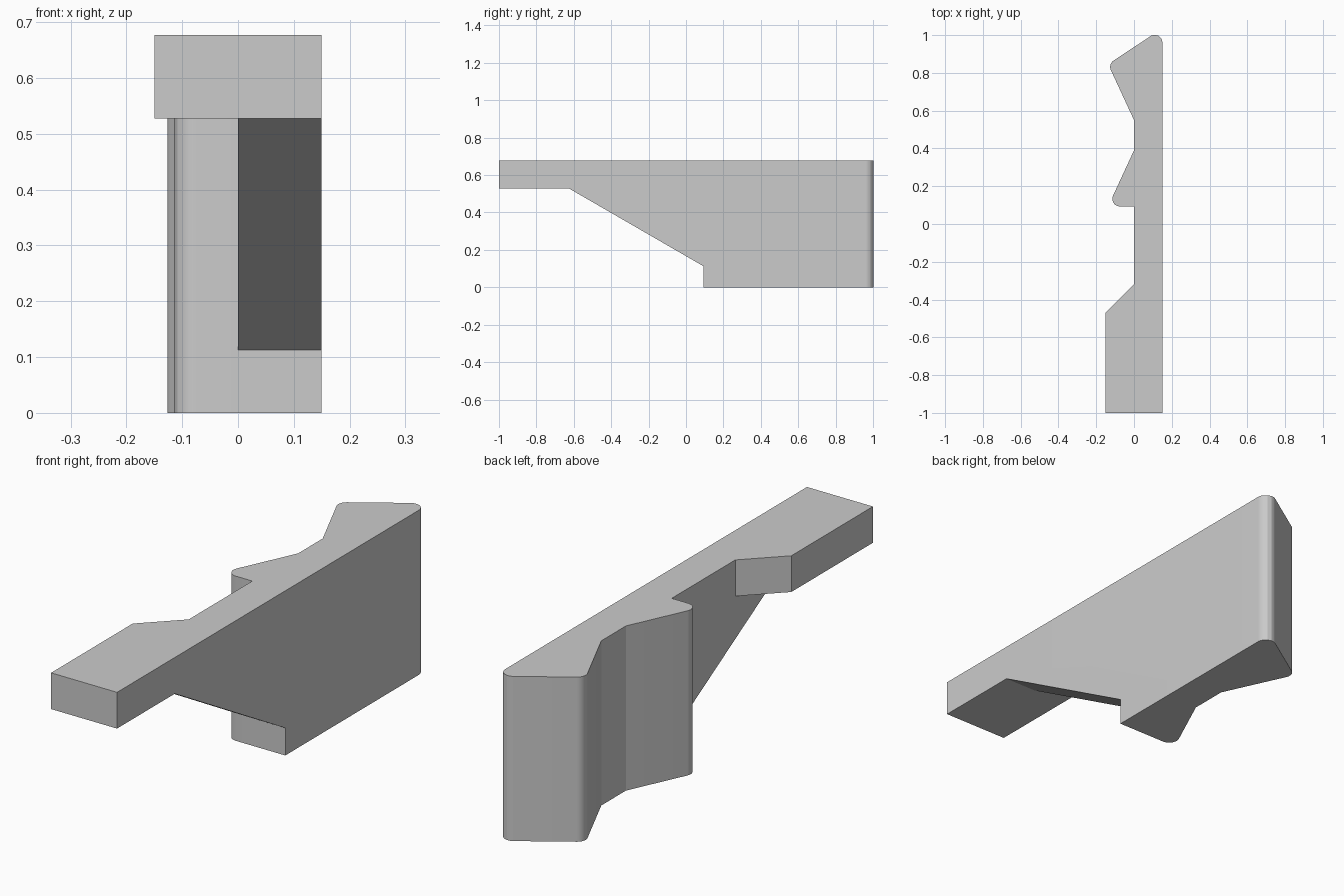
import bpy, bmesh, math
from mathutils import Vector

if "Cube" in bpy.data.objects:
    bpy.data.objects.remove(bpy.data.objects["Cube"])

R = 0.04  # radius of rounded corners


def rounded(points, steps=8):
    """Outline from (x, y, radius) points, replacing corners with arcs."""
    out = []
    for i, (x, y, r) in enumerate(points):
        p = Vector((x, y))
        if r == 0:
            out.append(p)
            continue
        a = (Vector(points[i - 1][:2]) - p).normalized()
        b = (Vector(points[(i + 1) % len(points)][:2]) - p).normalized()
        half = a.angle(b) / 2
        centre = p + (a + b).normalized() * r / math.sin(half)
        start = p + a * r / math.tan(half) - centre
        end = p + b * r / math.tan(half) - centre
        for k in range(steps + 1):
            out.append(centre + start.lerp(end, k / steps).normalized() * r)
    return out


def prism(name, base, offset):
    """Extrude a planar outline of 3D points along an offset."""
    bm = bmesh.new()
    face = bm.faces.new([bm.verts.new(p) for p in base])
    ext = bmesh.ops.extrude_face_region(bm, geom=[face])
    verts = [g for g in ext["geom"] if isinstance(g, bmesh.types.BMVert)]
    bmesh.ops.translate(bm, verts=verts, vec=offset)
    bmesh.ops.recalc_face_normals(bm, faces=bm.faces)
    mesh = bpy.data.meshes.new(name)
    bm.to_mesh(mesh)
    bm.free()
    ob = bpy.data.objects.new(name, mesh)
    bpy.context.collection.objects.link(ob)
    return ob


# Main body: plan outline with two rear hooks and a wide front block
plan = rounded([
    (-0.15, -1, 0), (0.15, -1, 0), (0.15, 1.036, R), (-0.137, 0.846, R),
    (0, 0.55, 0), (0, 0.39, 0), (-0.1375, 0.093, R), (0, 0.093, 0),
    (0, -0.32, 0), (-0.15, -0.47, 0)])
body = prism("latch_body", [(p.x, p.y, 0) for p in plan], (0, 0, 0.677))

# Cutter for the sloping underside
side = [(-2, -1), (0.093, -1), (0.093, 0.113), (-0.625, 0.528), (-2, 0.528)]
slope = prism("slope_cutter", [(-1, y, z) for y, z in side], (2, 0, 0))

# Cutter for the space below the overhanging half of the front block
under = prism("block_cutter",
              [(-1, -2, -1), (0, -2, -1), (0, -0.32, -1), (-1, -0.32, -1)],
              (0, 0, 1.528))

bpy.context.view_layer.objects.active = body
body.select_set(True)
for cutter in (slope, under):
    cutter.hide_render = True
    mod = body.modifiers.new(cutter.name, 'BOOLEAN')
    mod.operation = 'DIFFERENCE'
    mod.solver = 'EXACT'
    mod.object = cutter
    bpy.ops.object.modifier_apply(modifier=mod.name)
for cutter in (slope, under):
    bpy.data.objects.remove(cutter)

bpy.ops.object.shade_smooth_by_angle(angle=math.radians(20))
